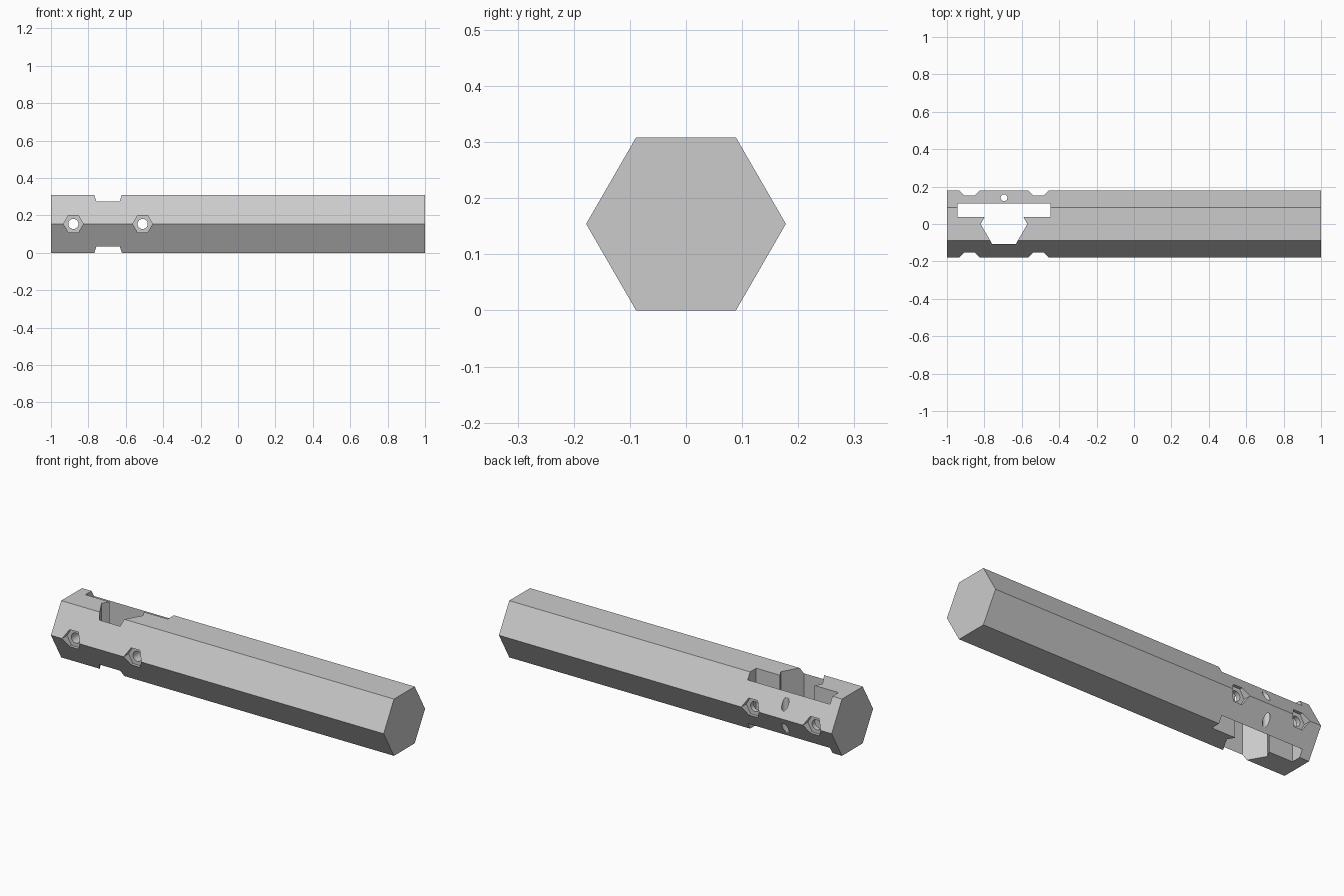
import bpy
import math
from mathutils import Matrix

old = bpy.data.objects.get("Cube")
if old:
    bpy.data.objects.remove(old, do_unlink=True)

RADIUS = 0.178
MID = RADIUS * math.sqrt(3) / 2      # half the height across flats
POCKET_X = -0.695

grey = bpy.data.materials.new("plain grey")
grey.use_nodes = True
grey.diffuse_color = (0.6, 0.6, 0.6, 1)
grey.node_tree.nodes["Principled BSDF"].inputs["Base Color"].default_value = (0.6, 0.6, 0.6, 1)


def prism(name, sides, radius, depth, centre, axis, spin=0.0):
    """Regular prism along an axis; spin turns the section about that axis."""
    bpy.ops.mesh.primitive_cylinder_add(vertices=sides, radius=radius, depth=depth)
    ob = bpy.context.object
    ob.name = name
    turn = {"X": Matrix.Rotation(math.pi / 2, 4, "Y"),
            "Y": Matrix.Rotation(math.pi / 2, 4, "X"),
            "Z": Matrix.Identity(4)}[axis]
    ob.data.transform(Matrix.Translation(centre) @ turn @ Matrix.Rotation(spin, 4, "Z"))
    ob.data.materials.append(grey)
    return ob


def box(name, size, centre):
    bpy.ops.mesh.primitive_cube_add(size=1)
    ob = bpy.context.object
    ob.name = name
    ob.data.transform(Matrix.Translation(centre) @ Matrix.Diagonal((*size, 1)))
    ob.data.materials.append(grey)
    return ob


# Hexagonal bar, corners pointing front and back
bar = prism("hexagonal_bar", 6, RADIUS, 2, (0, 0, MID), "X")

# Upright pocket, cross slot and pin hole, all passing through
cutters = [
    prism("pocket_cutter", 6, 0.125, 0.5, (POCKET_X, 0, MID), "Z", math.pi / 6),
    box("slot_cutter", (0.495, 0.073, 0.52), (POCKET_X, 0.073, MID)),
    prism("pin_hole_cutter", 32, 0.018, 0.54, (POCKET_X, 0.14, MID), "Z"),
]

# Bolt holes with hexagonal recesses front and back
for side, offset in (("right", -0.185), ("left", 0.185)):
    x = POCKET_X + offset
    cutters.append(prism(side + "_bolt_cutter", 32, 0.027, 0.6, (x, 0, MID), "Y"))
    for end, sign in (("front", -1), ("back", 1)):
        cutters.append(prism(f"{side}_{end}_recess_cutter", 6, 0.053, 0.1,
                             (x, sign * 0.185, MID), "Y", math.pi / 6))

for cutter in cutters:
    cut = bar.modifiers.new(cutter.name, "BOOLEAN")
    cut.operation = "DIFFERENCE"
    cut.solver = "EXACT"
    cut.object = cutter

# Bake the cuts, then drop the cutters
bpy.context.view_layer.objects.active = bar
for mod in list(bar.modifiers):
    bpy.ops.object.modifier_apply(modifier=mod.name)
for cutter in cutters:
    bpy.data.objects.remove(cutter, do_unlink=True)

bpy.ops.object.select_all(action="DESELECT")
bar.select_set(True)
bpy.ops.object.shade_smooth_by_angle(angle=math.radians(30))
